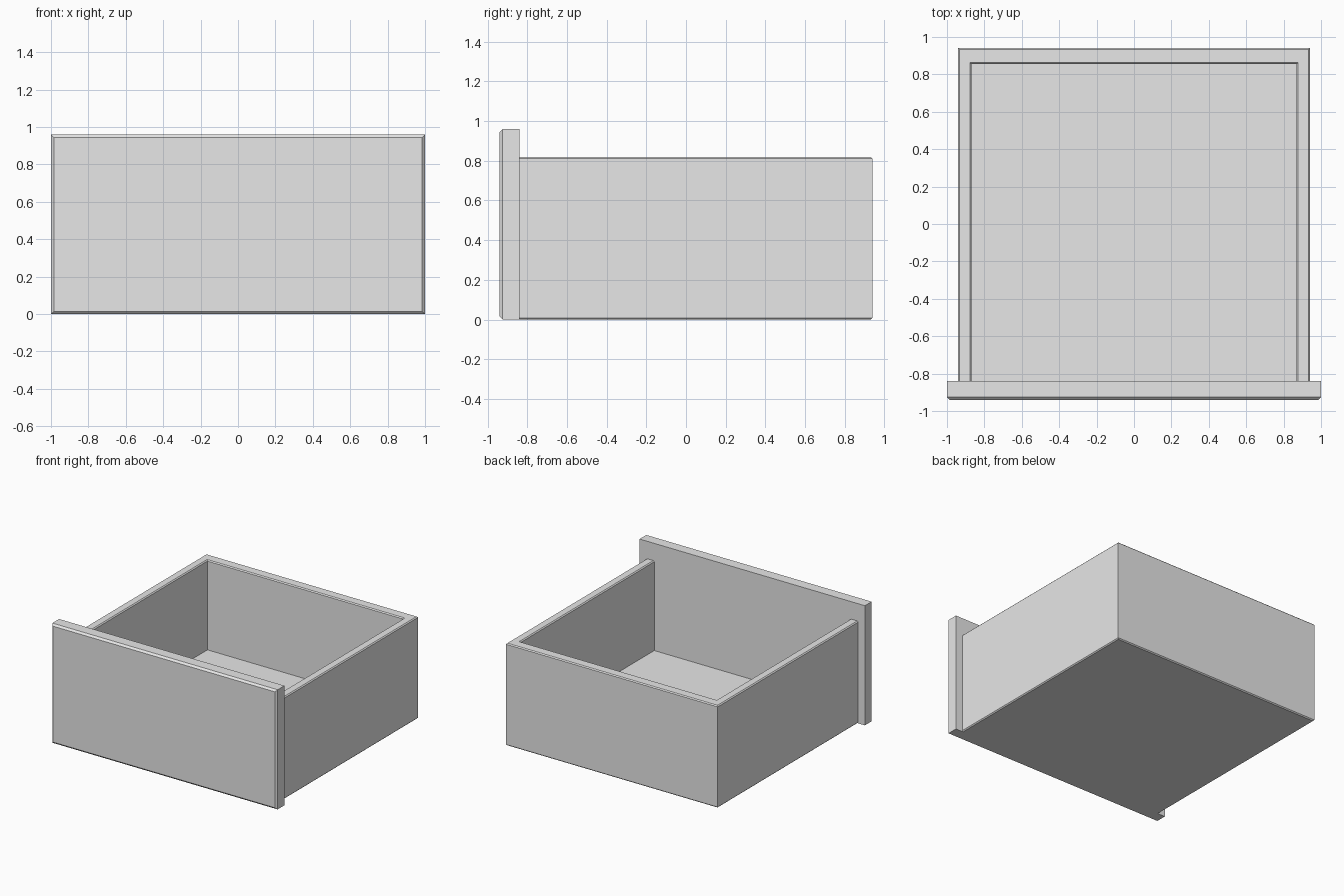
import bpy
import bmesh

cube = bpy.data.objects.get("Cube")
if cube:
    bpy.data.objects.remove(cube, do_unlink=True)

# Plain grey finish
grey = bpy.data.materials.new("light_grey")
grey.use_nodes = True
colour = (0.8, 0.8, 0.8, 1)
grey.diffuse_color = colour
grey.node_tree.nodes["Principled BSDF"].inputs["Base Color"].default_value = colour

FRONT, BACK, INNER_BACK = -0.84, 0.94, 0.855
OUTER, INNER = 0.94, 0.87
TOP, FLOOR = 0.82, 0.10
PANEL_TOP, PANEL_FRONT = 0.96, -0.94


def finish(name, bm, edges, width):
    """Chamfer the chosen edges and turn the mesh into an object."""
    bmesh.ops.recalc_face_normals(bm, faces=bm.faces)
    bmesh.ops.bevel(bm, geom=edges, offset=width, offset_type='OFFSET',
                    segments=1, profile=0.5, affect='EDGES')
    mesh = bpy.data.meshes.new(name)
    bm.to_mesh(mesh)
    bm.free()
    mesh.materials.append(grey)
    obj = bpy.data.objects.new(name, mesh)
    bpy.context.collection.objects.link(obj)
    return obj


def on(edge, axis, value):
    return all(abs(v.co[axis] - value) < 1e-4 for v in edge.verts)


# Drawer box: three walls and a floor, open towards the front panel
def path(bm, half_width, back, z):
    """Four corners running front, back, back, front."""
    points = [(-half_width, FRONT), (-half_width, back),
              (half_width, back), (half_width, FRONT)]
    return [bm.verts.new((x, y, z)) for x, y in points]


bm = bmesh.new()
base = path(bm, OUTER, BACK, 0)
outer_rim = path(bm, OUTER, BACK, TOP)
inner_rim = path(bm, INNER, INNER_BACK, TOP)
floor = path(bm, INNER, INNER_BACK, FLOOR)
for low, high in ((base, outer_rim), (floor, inner_rim)):
    for i in range(3):
        bm.faces.new((low[i], low[i + 1], high[i + 1], high[i]))
bm.faces.new(base)
bm.faces.new(floor)
bm.faces.new(outer_rim + inner_rim[::-1])
bm.faces.new((base[0], outer_rim[0], inner_rim[0], floor[0],
              floor[3], inner_rim[3], outer_rim[3], base[3]))
rims = [e for e in bm.edges
        if (on(e, 2, TOP) or on(e, 2, 0)) and not on(e, 1, FRONT)]
finish("drawer_box", bm, rims, 0.008)

# Front panel: wider and taller than the box, chamfered around its face
bm = bmesh.new()
bmesh.ops.create_cube(bm, size=1)
for v in bm.verts:
    v.co.x *= 2
    v.co.y = PANEL_FRONT if v.co.y < 0 else FRONT
    v.co.z = PANEL_TOP if v.co.z > 0 else 0
finish("front_panel", bm, [e for e in bm.edges if on(e, 1, PANEL_FRONT)], 0.015)
